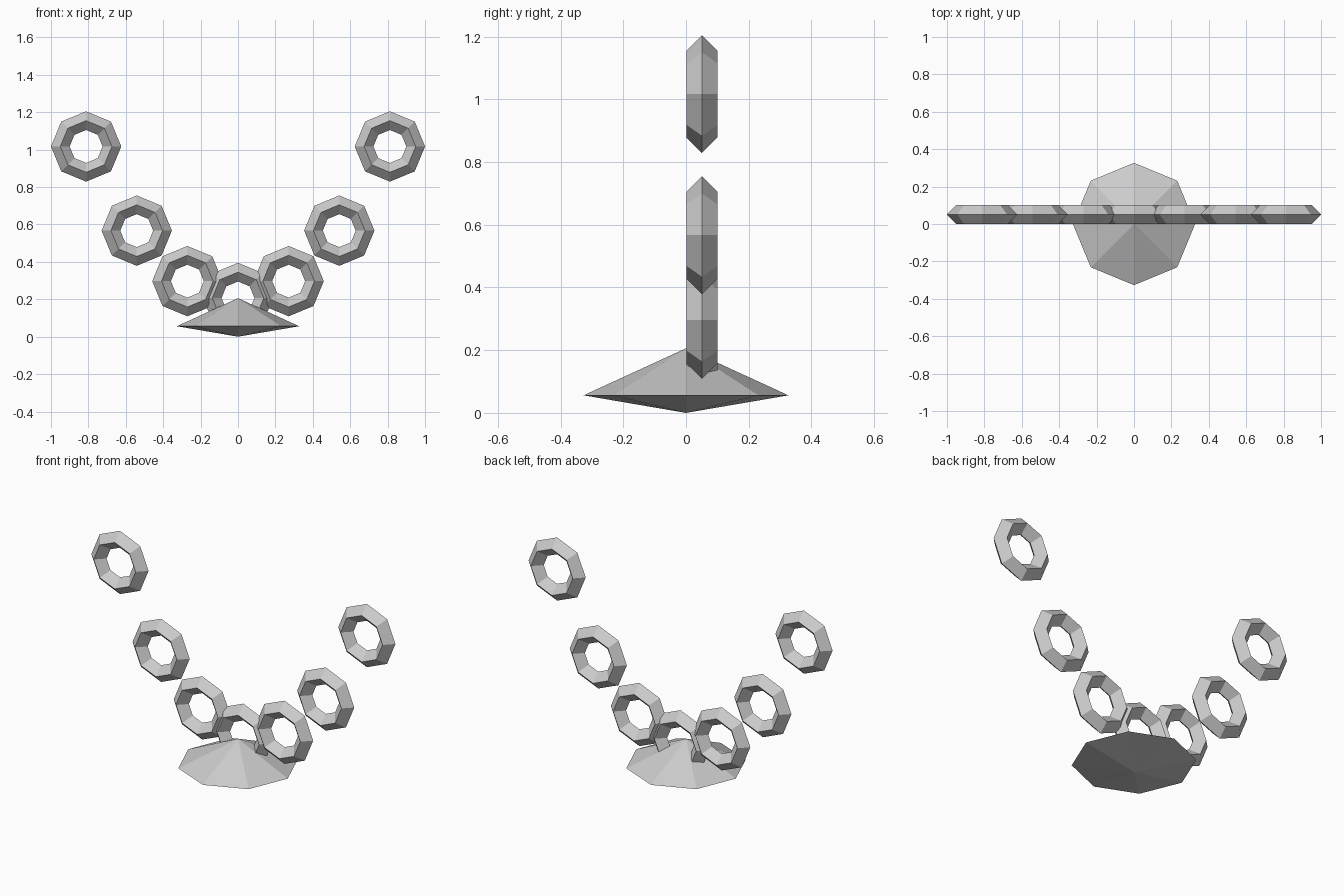
import bpy
import bmesh
import math

cube = bpy.data.objects.get("Cube")
if cube:
    bpy.data.objects.remove(cube, do_unlink=True)

SIDES = 8

# Single flat grey
grey = bpy.data.materials.new("light_grey")
grey.use_nodes = True
colour = (0.6, 0.6, 0.6, 1)
grey.diffuse_color = colour
grey.node_tree.nodes["Principled BSDF"].inputs["Base Color"].default_value = colour


def add_ring(name, x, z, major=0.138, minor=0.05):
    """Upright octagonal ring with a diamond cross-section."""
    bpy.ops.mesh.primitive_torus_add(
        major_segments=SIDES, minor_segments=4,
        major_radius=major, minor_radius=minor,
        location=(x, 0.051, z), rotation=(math.pi / 2, 0, 0))
    ring = bpy.context.object
    ring.name = name
    ring.data.materials.append(grey)


def add_gem(name, radius, bottom, rim_height, top):
    """Faceted double cone standing on its lower point."""
    bm = bmesh.new()
    low = bm.verts.new((0, 0, bottom))
    high = bm.verts.new((0, 0, top))
    rim = []
    for i in range(SIDES):
        a = math.tau * i / SIDES
        rim.append(bm.verts.new((radius * math.cos(a), radius * math.sin(a), rim_height)))
    for i, v in enumerate(rim):
        nxt = rim[(i + 1) % SIDES]
        bm.faces.new((v, nxt, high))
        bm.faces.new((nxt, v, low))
    mesh = bpy.data.meshes.new(name)
    bm.to_mesh(mesh)
    bm.free()
    mesh.materials.append(grey)
    bpy.context.collection.objects.link(bpy.data.objects.new(name, mesh))


# Pendant gem under the chain
add_gem("pendant_gem", 0.327, 0, 0.056, 0.206)

# Chain of rings along a parabola
for n in range(-3, 4):
    side = "left" if n > 0 else "right"
    name = f"{side}_ring_{abs(n)}" if n else "centre_ring"
    add_ring(name, 0.2707 * n, 0.207 + 0.09 * n * n)
